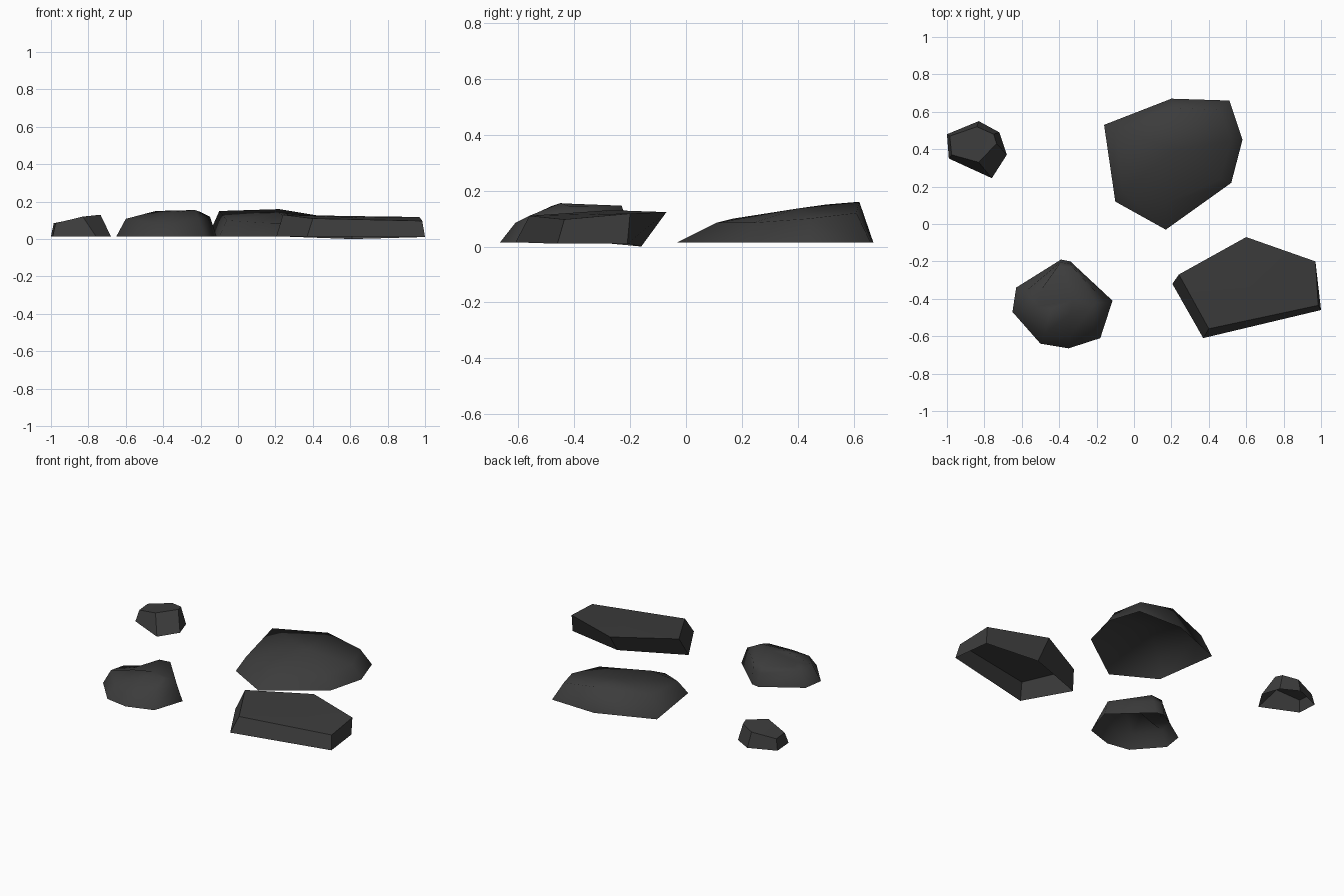
import bpy, bmesh, math

cube = bpy.data.objects.get("Cube")
if cube:
    bpy.data.objects.remove(cube, do_unlink=True)

# Single dark stone colour
stone = bpy.data.materials.new("dark_stone")
stone.use_nodes = True
colour = (0.045, 0.045, 0.045, 1)
stone.diffuse_color = colour
bsdf = stone.node_tree.nodes["Principled BSDF"]
bsdf.inputs["Base Color"].default_value = colour
bsdf.inputs["Roughness"].default_value = 0.9


def on_ground(outline, height=0.015):
    """Lift a flat outline to the common ground height."""
    return [(x, y, height) for x, y in outline]


def make_rock(name, rings, peak, angle):
    """Open-bottomed stone: rings lofted upwards, then fanned in to a peak point."""
    bm = bmesh.new()
    loops = [[bm.verts.new(point) for point in ring] for ring in rings]
    top = bm.verts.new(peak)
    count = len(loops[0])
    for lower, upper in zip(loops, loops[1:]):
        for i in range(count):
            j = (i + 1) % count
            bm.faces.new((lower[i], lower[j], upper[j], upper[i]))
    for i in range(count):
        bm.faces.new((loops[-1][i], loops[-1][(i + 1) % count], top))
    # Turn the shell outwards
    bm.normal_update()
    if top.link_faces[0].normal.z < 0:
        bmesh.ops.reverse_faces(bm, faces=bm.faces[:])
    mesh = bpy.data.meshes.new(name)
    bm.to_mesh(mesh)
    bm.free()
    mesh.materials.append(stone)
    rock = bpy.data.objects.new(name, mesh)
    bpy.context.collection.objects.link(rock)
    bpy.ops.object.select_all(action="DESELECT")
    rock.select_set(True)
    bpy.context.view_layer.objects.active = rock
    bpy.ops.object.shade_smooth_by_angle(angle=math.radians(angle))


# Broad stone, rising towards the back
foot = on_ground([(-.16, .53), (.2, .67), (.51, .66), (.58, .45), (.52, .22),
                  (.17, -.03), (-.1, .12)])
crown = [(-.1, .5, .15), (.22, .62, .16), (.46, .61, .12), (.52, .44, .1),
         (.46, .24, .085), (.17, .11, .085), (-.06, .17, .1)]
make_rock("large_rock", [foot, crown], (.22, .4, .136), 120)

# Flat slab with an undercut back edge
foot = [(.205, -.32, .015), (.37, -.61, .015), (1, -.46, .01), (.97, -.21, .01), (.61, -.16, 0)]
crown = [(.24, -.27, .13), (.4, -.56, .11), (.985, -.435, .097), (.97, -.2, .118), (.6, -.07, .123)]
make_rock("slab_rock", [foot, crown], (.63, -.32, .116), 20)

# Rounded stone with a raised ridge
foot = on_ground([(-.63, -.34), (-.65, -.47), (-.5, -.64), (-.35, -.665), (-.18, -.61),
                  (-.115, -.41), (-.34, -.2), (-.39, -.19)])
shoulder = [(-.58, -.36, .105), (-.6, -.46, .108), (-.48, -.59, .09), (-.35, -.61, .085),
            (-.21, -.56, .11), (-.15, -.42, .12), (-.335, -.215, .1), (-.395, -.205, .1)]
crown = [(-.51, -.37, .11), (-.51, -.44, .112), (-.44, -.45, .15), (-.34, -.48, .145),
         (-.23, -.45, .155), (-.2, -.42, .145), (-.33, -.23, .146), (-.41, -.23, .14)]
make_rock("round_rock", [foot, shoulder, crown], (-.33, -.41, .153), 120)

# Small corner pebble
foot = on_ground([(-1, .48), (-.99, .35), (-.76, .245), (-.68, .37), (-.72, .49), (-.83, .55)])
crown = [(-.985, .47, .085), (-.975, .37, .085), (-.83, .33, .12), (-.735, .43, .13),
         (-.75, .48, .125), (-.84, .52, .11)]
make_rock("small_rock", [foot, crown], (-.85, .43, .112), 40)
